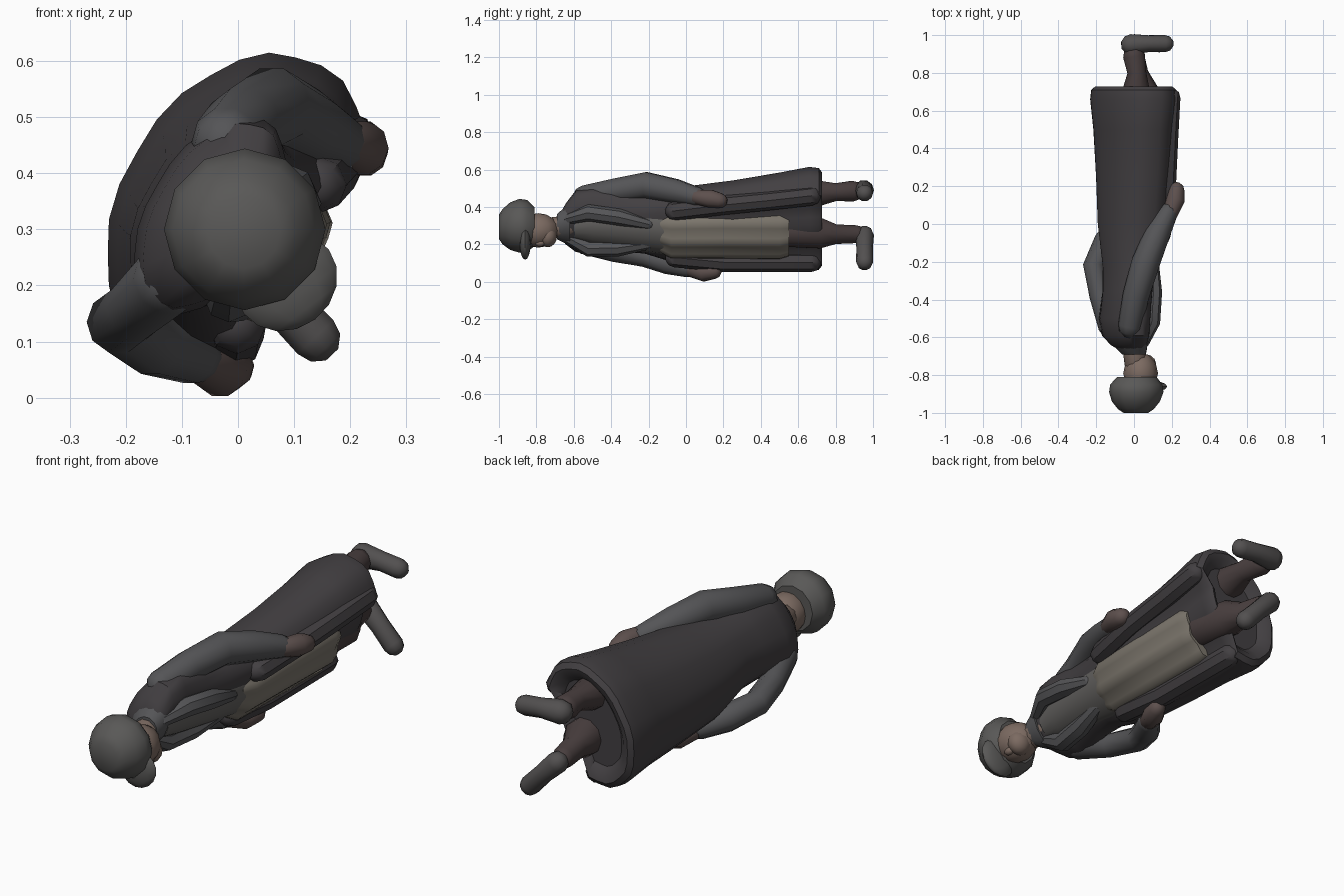
import bpy, bmesh, math
from mathutils import Vector, Matrix

# Figure lies along y (head at -y). U = across the body, F = the way it faces.
U = Vector((0.5, 0, 0.866))
F = Vector((0.866, 0, -0.5))


def mat(name, r, g, b):
    m = bpy.data.materials.new(name)
    m.diffuse_color = (r, g, b, 1)
    return m


COAT = mat("coat_dark", 0.055, 0.05, 0.054)
SLEEVE = mat("sleeve_grey", 0.09, 0.09, 0.095)
VEST = mat("vest_grey", 0.125, 0.12, 0.115)
APRON = mat("apron_beige", 0.2, 0.18, 0.15)
SKIN = mat("skin", 0.2, 0.145, 0.12)
HAND = mat("hand_skin", 0.11, 0.08, 0.075)
CAP = mat("cap_grey", 0.1, 0.098, 0.095)
TROUSER = mat("trouser_brown", 0.065, 0.048, 0.048)
BOOT = mat("boot_grey", 0.085, 0.08, 0.08)


def finish(bm, name, material, angle=40):
    bmesh.ops.recalc_face_normals(bm, faces=bm.faces)
    me = bpy.data.meshes.new(name)
    bm.to_mesh(me)
    bm.free()
    ob = bpy.data.objects.new(name, me)
    bpy.context.collection.objects.link(ob)
    me.materials.append(material)
    bpy.ops.object.select_all(action='DESELECT')
    ob.select_set(True)
    bpy.context.view_layer.objects.active = ob
    bpy.ops.object.shade_smooth_by_angle(angle=math.radians(angle))
    return ob


def skin_rings(name, rings, material, angle=40):
    bm = bmesh.new()
    vs = [[bm.verts.new(p) for p in ring] for ring in rings]
    n = len(vs[0])
    for a, b in zip(vs, vs[1:]):
        for i in range(n):
            bm.faces.new((a[i], a[(i + 1) % n], b[(i + 1) % n], b[i]))
    bm.faces.new(vs[0])
    bm.faces.new(vs[-1])
    return finish(bm, name, material, angle)


def body(name, sections, material, n=24, shape=lambda t, y: 1.0, angle=40):
    """Loft of ellipses: (y, centre x, centre z, half width, half depth)."""
    rings = []
    for y, cx, cz, a, b in sections:
        ring = []
        for i in range(n):
            t = 2 * math.pi * i / n          # t = 0 is the middle of the front
            k = shape(t, y)
            ring.append(Vector((cx, y, cz)) + U * (a * k * math.sin(t)) + F * (b * k * math.cos(t)))
        rings.append(ring)
    return skin_rings(name, rings, material, angle)


def tube(name, pts, material, n=10):
    """Round-ended limb through (x, y, z, radius) points."""
    P = [Vector(p[:3]) for p in pts]
    R = [p[3] for p in pts]
    rings = []

    def ring(c, d, r):
        q = d.to_track_quat('Z', 'Y')
        rings.append([c + q @ Vector((r * math.cos(2 * math.pi * i / n),
                                      r * math.sin(2 * math.pi * i / n), 0)) for i in range(n)])
    d0, d1 = (P[1] - P[0]).normalized(), (P[-1] - P[-2]).normalized()
    for a in (70, 35):
        s = math.radians(a)
        ring(P[0] - d0 * R[0] * math.sin(s), d0, R[0] * math.cos(s))
    for i in range(len(P)):
        ring(P[i], (P[min(i + 1, len(P) - 1)] - P[max(i - 1, 0)]).normalized(), R[i])
    for a in (35, 70):
        s = math.radians(a)
        ring(P[-1] + d1 * R[-1] * math.sin(s), d1, R[-1] * math.cos(s))
    return skin_rings(name, rings, material)


def ball(name, c, radii, material, spin=0.0):
    bm = bmesh.new()
    bmesh.ops.create_uvsphere(bm, u_segments=12, v_segments=8, radius=1)
    m = Matrix.Translation(c) @ Matrix.Rotation(spin, 4, 'Y') @ Matrix.Diagonal((*radii, 1))
    bmesh.ops.transform(bm, matrix=m, verts=bm.verts)
    return finish(bm, name, material)


def wrap(t):
    return abs((t + math.pi) % (2 * math.pi) - math.pi)


# Long coat, open at the front below the waist, with a shallow hollow hem
def coat_shape(t, y):
    w = wrap(t)
    k = 1 + 0.012 * math.cos(9 * t)
    if y > -0.15 and w < 0.75:
        k *= 0.68 if y > 0.3 else 0.78
    return k


body("coat", [
    (-0.67, -0.01, 0.30, 0.075, 0.06), (-0.64, -0.03, 0.31, 0.12, 0.085),
    (-0.59, -0.045, 0.325, 0.18, 0.10), (-0.50, -0.05, 0.325, 0.195, 0.11),
    (-0.35, -0.035, 0.325, 0.175, 0.115), (-0.22, -0.025, 0.315, 0.175, 0.13),
    (0.0, -0.005, 0.295, 0.225, 0.175), (0.25, 0.0, 0.305, 0.25, 0.185),
    (0.5, 0.0, 0.325, 0.275, 0.195), (0.66, 0.0, 0.335, 0.297, 0.21),
    (0.71, 0.0, 0.335, 0.29, 0.205), (0.728, 0.0, 0.335, 0.265, 0.185),
    (0.72, 0.0, 0.335, 0.235, 0.16), (0.69, 0.0, 0.335, 0.2, 0.13)],
    COAT, 28, coat_shape)

# Rolled front edges of the coat skirt
for side, label in ((1, "upper"), (-1, "lower")):
    pts = []
    for y, cz, a, b in ((-0.06, 0.295, 0.2, 0.15), (0.2, 0.305, 0.245, 0.175),
                        (0.45, 0.32, 0.265, 0.185), (0.67, 0.335, 0.285, 0.195)):
        c = Vector((0, y, cz)) + U * (side * a * 0.72) + F * (b * 0.54)
        pts.append((*c, 0.052))
    tube(label + "_coat_edge", pts, COAT, 8)

# Pleated apron hanging inside the open coat
body("apron", [(-0.14, 0.0, 0.285, 0.14, 0.115), (-0.08, 0.0, 0.28, 0.17, 0.145),
               (0.2, 0.0, 0.285, 0.175, 0.152), (0.5, 0.0, 0.285, 0.175, 0.157),
               (0.55, 0.0, 0.285, 0.16, 0.14)], APRON, 40,
     lambda t, y: 1 + 0.045 * math.cos(10 * t))

# Vest, lapels, collar
body("vest", [(-0.60, -0.005, 0.295, 0.07, 0.06), (-0.5, -0.01, 0.30, 0.11, 0.085),
              (-0.3, 0.0, 0.295, 0.13, 0.105), (-0.1, 0.0, 0.285, 0.15, 0.125)], VEST, 16)
for side, label in ((1, "upper"), (-1, "lower")):
    pts = []
    for y, u, f, r in ((-0.63, 0.06, 0.045, 0.03), (-0.52, 0.11, 0.068, 0.045),
                       (-0.36, 0.095, 0.088, 0.045), (-0.2, 0.06, 0.105, 0.03)):
        c = Vector((-0.02, y, 0.308)) + U * (side * u) + F * f
        pts.append((*c, r))
    tube(label + "_lapel", pts, SLEEVE, 8)
body("collar", [(-0.69, 0.0, 0.295, 0.072, 0.06), (-0.665, -0.01, 0.3, 0.09, 0.075),
                (-0.62, -0.025, 0.308, 0.125, 0.09)], SLEEVE, 14)

# Arms and hands
tube("upper_sleeve", [(-0.02, -0.54, 0.455, 0.064), (0.01, -0.38, 0.485, 0.07),
                      (0.06, -0.21, 0.515, 0.075), (0.12, -0.06, 0.485, 0.068),
                      (0.18, 0.06, 0.455, 0.052)], SLEEVE)
tube("upper_hand", [(0.19, 0.05, 0.455, 0.04), (0.22, 0.13, 0.445, 0.05),
                    (0.225, 0.18, 0.435, 0.042)], HAND)
tube("lower_sleeve", [(-0.125, -0.54, 0.21, 0.065), (-0.18, -0.38, 0.16, 0.056),
                      (-0.212, -0.22, 0.135, 0.058), (-0.15, -0.09, 0.10, 0.062),
                      (-0.08, 0.01, 0.075, 0.052)], SLEEVE)
tube("lower_hand", [(-0.07, 0.02, 0.07, 0.042), (-0.03, 0.1, 0.05, 0.05),
                    (-0.01, 0.15, 0.055, 0.04)], HAND)

# Legs, trouser cuffs and boots
tube("upper_leg", [(0.02, 0.45, 0.42, 0.08), (0.01, 0.7, 0.475, 0.075),
                   (0.015, 0.8, 0.48, 0.05), (0.0, 0.89, 0.485, 0.058)], TROUSER)
tube("upper_boot", [(-0.015, 0.95, 0.49, 0.055), (0.08, 0.955, 0.485, 0.044),
                    (0.165, 0.955, 0.475, 0.045)], BOOT)
tube("lower_leg", [(0.05, 0.5, 0.27, 0.085), (0.04, 0.72, 0.26, 0.085),
                   (0.02, 0.8, 0.255, 0.055), (0.0, 0.91, 0.255, 0.05)], TROUSER)
tube("lower_boot", [(0.0, 0.955, 0.25, 0.05), (0.07, 0.955, 0.18, 0.044),
                    (0.138, 0.955, 0.108, 0.046)], BOOT)

# Neck, head and face, turned a little from the body
FACE = Vector((0.6, 0, -0.8))
HEAD = Vector((0.035, -0.79, 0.275))
tube("neck", [(-0.005, -0.62, 0.30, 0.06), (0.01, -0.74, 0.285, 0.06)], SKIN)
ball("head", HEAD, (0.092, 0.11, 0.092), SKIN)
ball("nose", HEAD + FACE * 0.085 + Vector((0, 0.01, 0)), (0.018, 0.026, 0.018), SKIN)
ball("chin", HEAD + FACE * 0.04 + Vector((0, 0.05, 0)), (0.058, 0.05, 0.058), SKIN)

# Flat-topped cap with a peak
body("cap", [(-1.0, 0.01, 0.295, 0.065, 0.065), (-0.98, 0.01, 0.295, 0.095, 0.095),
             (-0.94, 0.01, 0.298, 0.127, 0.127), (-0.89, 0.012, 0.3, 0.144, 0.144),
             (-0.85, 0.012, 0.3, 0.138, 0.138), (-0.81, 0.015, 0.295, 0.105, 0.105)],
     CAP, 12)
ball("cap_peak", Vector((0.02, -0.86, 0.295)) + FACE * 0.11, (0.095, 0.03, 0.085), CAP,
     math.atan2(FACE.x, FACE.z))
